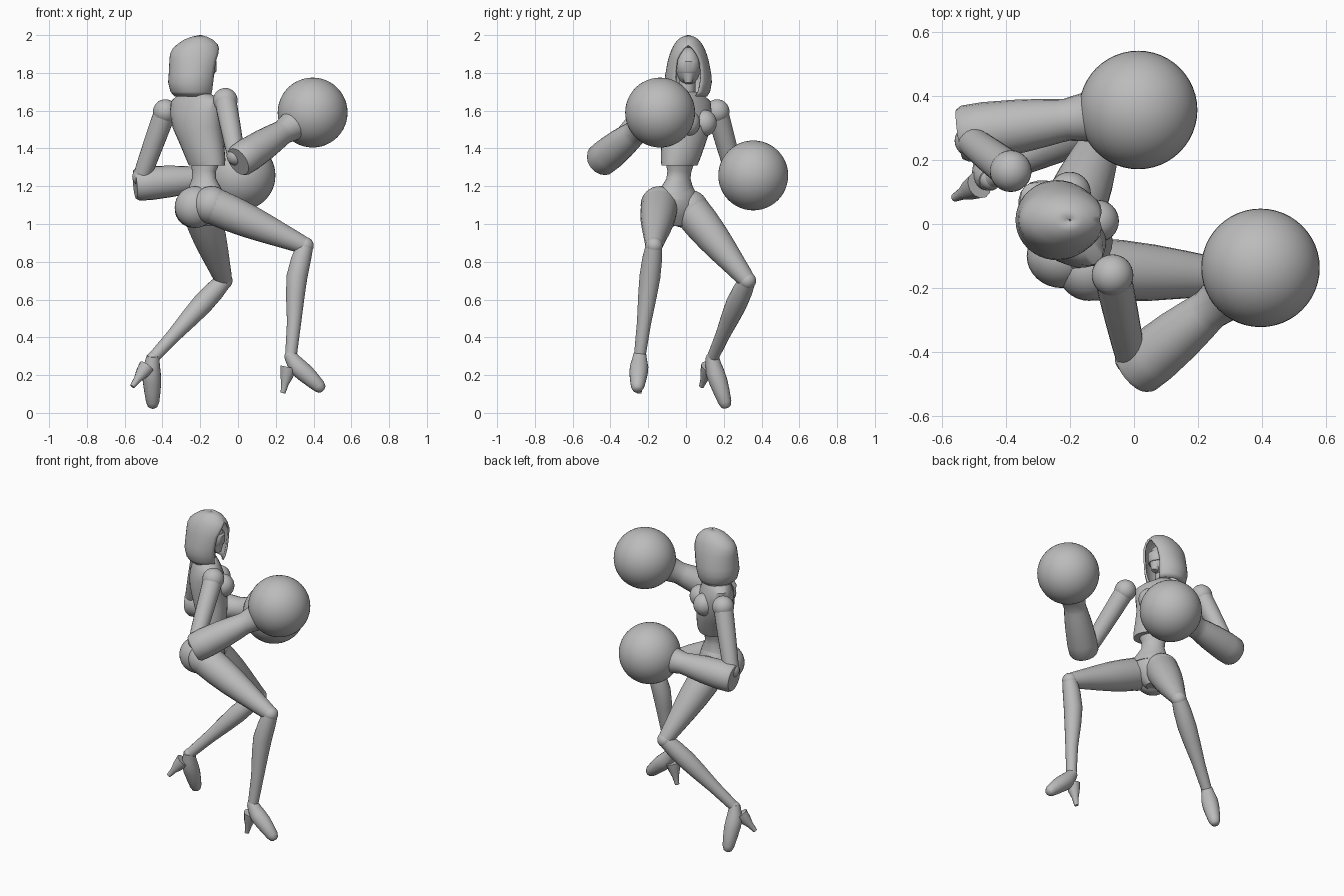
import bpy, bmesh, math
from mathutils import Vector, Matrix

if "Cube" in bpy.data.objects:
    bpy.data.objects.remove(bpy.data.objects["Cube"])

COLOR = (0.5, 0.5, 0.5, 1)
mat = bpy.data.materials.new("plain_grey")
mat.use_nodes = True
mat.diffuse_color = COLOR
mat.node_tree.nodes["Principled BSDF"].inputs["Base Color"].default_value = COLOR


def finish(bm, name, angle=40):
    bmesh.ops.remove_doubles(bm, verts=bm.verts, dist=0.0005)
    bmesh.ops.recalc_face_normals(bm, faces=bm.faces)
    mesh = bpy.data.meshes.new(name)
    bm.to_mesh(mesh)
    bm.free()
    ob = bpy.data.objects.new(name, mesh)
    bpy.context.collection.objects.link(ob)
    mesh.materials.append(mat)
    bpy.ops.object.select_all(action='DESELECT')
    ob.select_set(True)
    bpy.context.view_layer.objects.active = ob
    bpy.ops.object.shade_smooth_by_angle(angle=math.radians(angle))
    return ob


def skin(rings, name, closed=True, cap=True, angle=40):
    """Bridge equal-length rings of points into a tube."""
    bm = bmesh.new()
    rows = [[bm.verts.new(p) for p in ring] for ring in rings]
    n = len(rows[0])
    for a, b in zip(rows, rows[1:]):
        for i in range(n if closed else n - 1):
            j = (i + 1) % n
            bm.faces.new((a[i], a[j], b[j], b[i]))
    if cap:
        bm.faces.new(rows[0])
        bm.faces.new(rows[-1])
    return finish(bm, name, angle)


def limb(name, points, radii, n=20):
    """Round tube with rings square to the line from first to last point."""
    pts = [Vector(p) for p in points]
    q = (pts[-1] - pts[0]).to_track_quat('Z', 'Y')
    circle = [Vector((math.cos(t), math.sin(t), 0))
              for t in (math.tau * i / n for i in range(n))]
    return skin([[p + q @ (c * r) for c in circle] for p, r in zip(pts, radii)], name)


def ball(name, center, size, yaw=0, seg=32):
    size = size if isinstance(size, tuple) else (size,) * 3
    bm = bmesh.new()
    bmesh.ops.create_uvsphere(bm, u_segments=seg, v_segments=seg // 2, radius=1)
    m = Matrix.Translation(center) @ Matrix.Rotation(yaw, 4, 'Z') @ Matrix.Diagonal((*size, 1))
    bmesh.ops.transform(bm, matrix=m, verts=bm.verts)
    return finish(bm, name)


def body(name, rows, yaw, n=28):
    """Stack of flat ellipses: x, y, z, half width, half depth."""
    rot = Matrix.Rotation(yaw, 3, 'Z')
    rings = []
    for x, y, z, a, b in rows:
        rings.append([Vector((x, y, z)) + rot @ Vector((a * math.cos(t), b * math.sin(t), 0))
                      for t in (math.tau * i / n for i in range(n))])
    return skin(rings, name)


def along(a, b, t):
    return Vector(a).lerp(Vector(b), t)


# Torso armour and soft waist
YAW = math.radians(-45)
FORWARD = Vector((0.707, 0.707, 0))
SIDE = Vector((0.707, -0.707, 0))
body("torso", [(-.165, -.035, 1.31, .108, .08), (-.17, -.03, 1.34, .115, .09),
               (-.19, -.015, 1.42, .13, .102), (-.215, 0, 1.51, .15, .11),
               (-.225, 0, 1.59, .165, .1), (-.225, 0, 1.65, .165, .08),
               (-.225, 0, 1.68, .12, .065), (-.225, 0, 1.7, .06, .05)], YAW)
body("waist", [(-.18, -.055, 1.13, .125, .1), (-.175, -.05, 1.18, .1, .08),
               (-.18, -.04, 1.24, .07, .057), (-.18, -.035, 1.28, .07, .057),
               (-.17, -.03, 1.34, .09, .07)], YAW)
for side, tag in ((1, "right"), (-1, "left")):
    ball(tag + "_bust", Vector((-.21, 0, 1.535)) + FORWARD * .075 + SIDE * side * .062,
         (.066, .066, .07), YAW)
limb("neck", [(-.225, 0, 1.66), (-.215, .01, 1.8)], [.05, .04])

# Pelvis
body("pelvis", [(-.19, -.045, .99, .045, .05), (-.19, -.05, 1.04, .1, .085),
                (-.19, -.055, 1.1, .14, .11), (-.18, -.055, 1.16, .12, .095),
                (-.175, -.05, 1.2, .09, .07)], math.radians(-55))
ball("right_buttock", (-.225, -.1, 1.09), (.11, .1, .11))
ball("left_buttock", (-.235, -.01, 1.08), (.1, .1, .1))

# Hood, open at the face, narrowing to a point over the brow
hood = []
for z, cx, rx, ry, gap in ((1.675, -.235, .1, .1, .45), (1.7, -.24, .118, .116, .52),
                           (1.75, -.24, .13, .125, .58), (1.79, -.235, .132, .122, .62),
                           (1.83, -.23, .135, .115, .64), (1.87, -.226, .137, .107, .62),
                           (1.9, -.224, .136, .098, .5), (1.93, -.22, .125, .086, .3),
                           (1.95, -.215, .108, .075, .0), (1.975, -.21, .078, .056, .0),
                           (1.99, -.205, .045, .035, .0), (2.0, -.2, .004, .004, .0)):
    hood.append([(cx + rx * math.cos(t), .012 + ry * math.sin(t), z)
                 for t in (gap + (math.tau - 2 * gap) * i / 32 for i in range(33))])
ob = skin(hood, "hood", closed=False, cap=False)
solid = ob.modifiers.new("thickness", 'SOLIDIFY')
solid.thickness = .012
solid.offset = -1
ball("head", (-.205, .012, 1.835), (.083, .066, .1))
limb("chin", [(-.165, .012, 1.81), (-.15, .012, 1.745)], [.045, .018])
# Mask band across the face
body("mask", [(-.2, .012, 1.8, .079, .062), (-.2, .012, 1.81, .086, .066),
              (-.2, .012, 1.86, .087, .067), (-.2, .012, 1.87, .078, .062)], 0)

# Arms: shoulder ball, upper arm, flared gauntlet, round glove
arms = {"right": ((-.067, -.16, 1.655), (-.01, -.42, 1.36), (.0, -.46, 1.33), (.395, -.137, 1.59)),
        "left": ((-.385, .165, 1.595), (-.51, .26, 1.25), (-.545, .28, 1.21), (.013, .356, 1.257))}
for tag, (shoulder, elbow, cuff, fist) in arms.items():
    ball(tag + "_shoulder", shoulder, .065)
    limb(tag + "_upper_arm", [along(shoulder, elbow, t) for t in (0, .2, .5, .8, 1)],
         [.058, .057, .054, .05, .046])
    ball(tag + "_elbow", elbow, .05)
    limb(tag + "_gauntlet", [along(cuff, fist, t) for t in (0, .03, .15, .35, .5, .56, .6, .7, .78)],
         [.078, .088, .09, .083, .073, .068, .066, .076, .095])
    ball(tag + "_glove", fist, .185, seg=48)

# Legs
legs = {"right": ((-.14, -.14, 1.1), (.355, -.17, .885), (.28, -.245, .3), (-.04, 0, 0),
                  (.45, -.258, .118), (.238, -.248, .105), (.03, 0, .075)),
        "left": ((-.2, .02, 1.08), (-.075, .325, .7), (-.45, .14, .29), (-.015, -.012, -.015),
                 (-.452, .215, .025), (-.56, .082, .14), (-.025, -.02, .03))}
for tag, (hip, knee, ankle, calf, toe, heel, arch) in legs.items():
    ball(tag + "_hip", hip, .1)
    limb(tag + "_thigh", [along(hip, knee, t) for t in (0, .2, .4, .6, .8, .94, 1)],
         [.098, .096, .088, .075, .06, .05, .044])
    ball(tag + "_knee", knee, .046)
    limb(tag + "_shin",
         [along(knee, ankle, t) + Vector(calf) * k
          for t, k in ((0, 0), (.12, .3), (.28, .55), (.45, .45), (.7, .15), (1, 0))],
         [.044, .053, .056, .05, .038, .031])
    # High-heeled shoe: ankle collar, sole and spike
    ball(tag + "_ankle", ankle, .034)
    mid = along(ankle, heel, .35)
    limb(tag + "_shoe",
         [along(ankle, toe, t).lerp(mid, k)
          for t, k in ((-.05, 0), (.12, .15), (.3, .2), (.5, .12), (.7, .05), (.88, 0), (.97, 0), (1, 0))],
         [.034, .042, .049, .049, .043, .035, .025, .012])
    top = along(ankle, heel, .3)
    limb(tag + "_heel", [top, along(top, heel, .35), along(top, heel, .65), heel],
         [.044, .034, .02, .013], 12)
